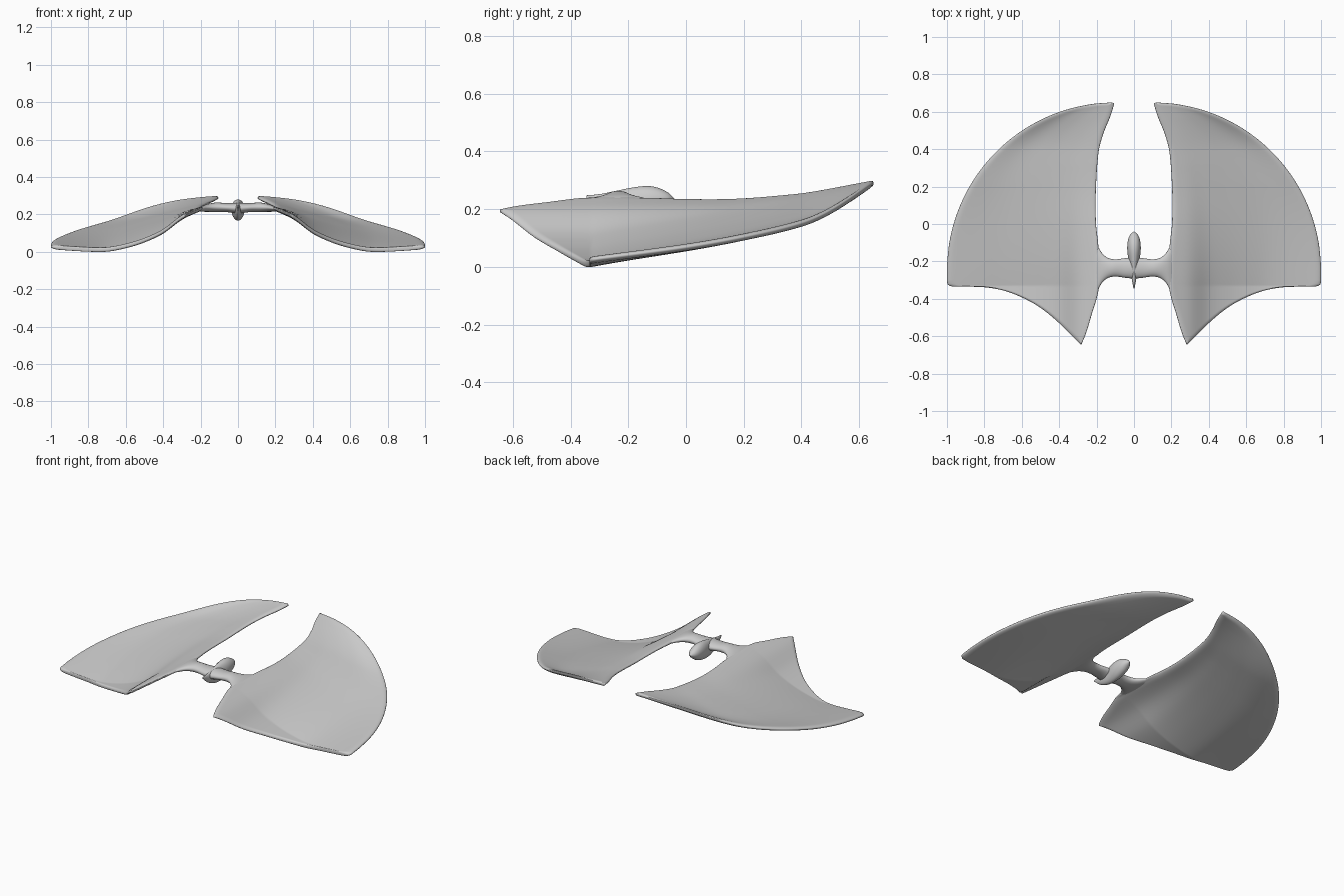
import bpy, bmesh, math

if "Cube" in bpy.data.objects:
    bpy.data.objects.remove(bpy.data.objects["Cube"])


def interp(table, t):
    # smooth (Catmull-Rom style) lookup in a table of (t, value)
    if t <= table[0][0]:
        return table[0][1]
    if t >= table[-1][0]:
        return table[-1][1]
    n = len(table)
    slope = lambda i: ((table[min(i + 1, n - 1)][1] - table[max(i - 1, 0)][1]) /
                       (table[min(i + 1, n - 1)][0] - table[max(i - 1, 0)][0]))
    for i in range(n - 1):
        (a, va), (b, vb) = table[i], table[i + 1]
        if t <= b:
            h = b - a
            s = (t - a) / h
            return ((2*s**3 - 3*s**2 + 1) * va + (s**3 - 2*s**2 + s) * h * slope(i)
                    + (3*s**2 - 2*s**3) * vb + (s**3 - s**2) * h * slope(i + 1))


def resample(pts, n):
    # even arc-length samples along a smooth 2D path
    acc = [0.0]
    for p, q in zip(pts, pts[1:]):
        acc.append(acc[-1] + math.dist(p, q))
    tx = [(d, p[0]) for d, p in zip(acc, pts)]
    ty = [(d, p[1]) for d, p in zip(acc, pts)]
    return [(interp(tx, acc[-1] * i / n), interp(ty, acc[-1] * i / n)) for i in range(n + 1)]


def loft(name, rings, mirror=False):
    # skin closed rings of equal size and cap both ends
    bm = bmesh.new()
    rows = [[bm.verts.new(p) for p in r] for r in rings]
    m = len(rows[0])
    for a, b in zip(rows, rows[1:]):
        for j in range(m):
            bm.faces.new((a[j], a[(j + 1) % m], b[(j + 1) % m], b[j]))
    bm.faces.new(rows[0])
    bm.faces.new(rows[-1][::-1])
    bmesh.ops.recalc_face_normals(bm, faces=bm.faces)
    me = bpy.data.meshes.new(name)
    bm.to_mesh(me)
    bm.free()
    ob = bpy.data.objects.new(name, me)
    bpy.context.collection.objects.link(ob)
    for p in me.polygons:
        p.use_smooth = True
    if mirror:
        ob.modifiers.new("mirror", 'MIRROR').use_mirror_merge = False
    return ob


# wing outline in plan: inner edge and outer edge, back tip to front tip
inner = [(.105, .645), (.125, .58), (.165, .48), (.19, .38), (.205, .15), (.203, 0),
         (.192, -.1), (.185, -.2), (.183, -.3), (.195, -.38), (.225, -.48), (.255, -.58), (.28, -.642)]
outer = [(.12, .65)]
outer += [(.1 + .9 * math.cos(math.radians(a)), -.25 + .9 * math.sin(math.radians(a)))
          for a in range(82, -1, -8)]
outer += [(1.0, -.28), (.996, -.325), (.97, -.334), (.9, -.335), (.8, -.338), (.7, -.355),
          (.6, -.392), (.5, -.448), (.4, -.53), (.285, -.645)]

# wing height tables
z_inner = [(-.65, .232), (-.35, .23), (0, .23), (.2, .231), (.4, .248), (.65, .289)]
z_outer = [(-.33, .025), (0, .068), (.2, .103), (.4, .15), (.5, .193), (.65, .289)]
x_inner = [(-.65, .2), (0, .2), (.3, .2), (.4, .185), (.5, .16), (.65, .1)]
bend_front = [(0, 0), (.125, .23), (.25, .59), (.375, .82), (.5, .97), (.625, 1.06), (.75, 1.06), (1, 1)]
bend_back = [(0, 0), (.25, .28), (.5, .62), (.75, .92), (1, 1)]


def wing_z(x, y):
    yc = max(y, -.33)
    xi = interp(x_inner, yc)
    xo = .1 + .9 * math.sqrt(max(0.02, 1 - ((max(yc, -.25) + .25) / .9) ** 2))
    u = min(1, max(0, (x - xi) / (xo - xi)))
    k = min(1, max(0, (yc + .33) / .9))
    s = (1 - k) * interp(bend_front, u) + k * interp(bend_back, u)
    zi = interp(z_inner, y)
    return zi + (interp(z_outer, yc) - zi) * s


# wings with thin rounded rims
ROWS, COLS, HALF = 120, 44, .012
rings = []
for (ax, ay), (bx, by) in zip(resample(inner, ROWS), resample(outer, ROWS)):
    top, bottom = [], []
    for j in range(COLS + 1):
        v = .5 - .5 * math.cos(math.pi * j / COLS)
        x, y = ax + (bx - ax) * v, ay + (by - ay) * v
        edge = min(v, 1 - v) * math.dist((ax, ay), (bx, by))
        e = min(1, edge / .03)
        h = HALF * (.08 + .92 * math.sqrt(1 - (1 - e) ** 2))
        z = wing_z(x, y)
        top.append((x, y, z + h))
        bottom.append((x, y, z - h))
    rings.append(top + bottom[::-1])
loft("wings", rings, mirror=True)


def circle(n=28):
    return [(math.cos(2 * math.pi * i / n), math.sin(2 * math.pi * i / n)) for i in range(n)]


# arms joining the wings to the body, flaring into the wing roots
half_y = [(0, .058), (.05, .052), (.1, .046), (.14, .054), (.17, .078), (.19, .11), (.22, .14)]
arm_z = [(0, .232), (.06, .236), (.12, .238), (.18, .232), (.22, .223)]
half_z = [(0, .03), (.06, .024), (.12, .025), (.18, .018), (.22, .008)]
rings = []
for i in range(25):
    x = .22 * i / 24
    rings.append([(x, -.235 + c * interp(half_y, x), interp(arm_z, x) + s * interp(half_z, x))
                  for c, s in circle()])
loft("arms", rings, mirror=True)

# slim central body with rounded nose and pointed tail
half_w = [(-.345, .003), (-.3, .011), (-.25, .02), (-.2, .028), (-.14, .036), (-.09, .033), (-.06, .022), (-.04, .002)]
top_z = [(-.345, .248), (-.3, .252), (-.24, .264), (-.19, .274), (-.14, .28), (-.1, .275), (-.06, .256), (-.04, .236)]
low_z = [(-.345, .238), (-.3, .2), (-.25, .175), (-.2, .166), (-.14, .172), (-.09, .19), (-.06, .212), (-.04, .232)]
rings = []
for i in range(41):
    y = -.1925 - .1525 * math.cos(math.pi * i / 40)
    t, b, w = interp(top_z, y), interp(low_z, y), interp(half_w, y)
    rings.append([(c * w, y, (t + b) / 2 + s * (t - b) / 2) for c, s in circle()])
loft("body", rings)
